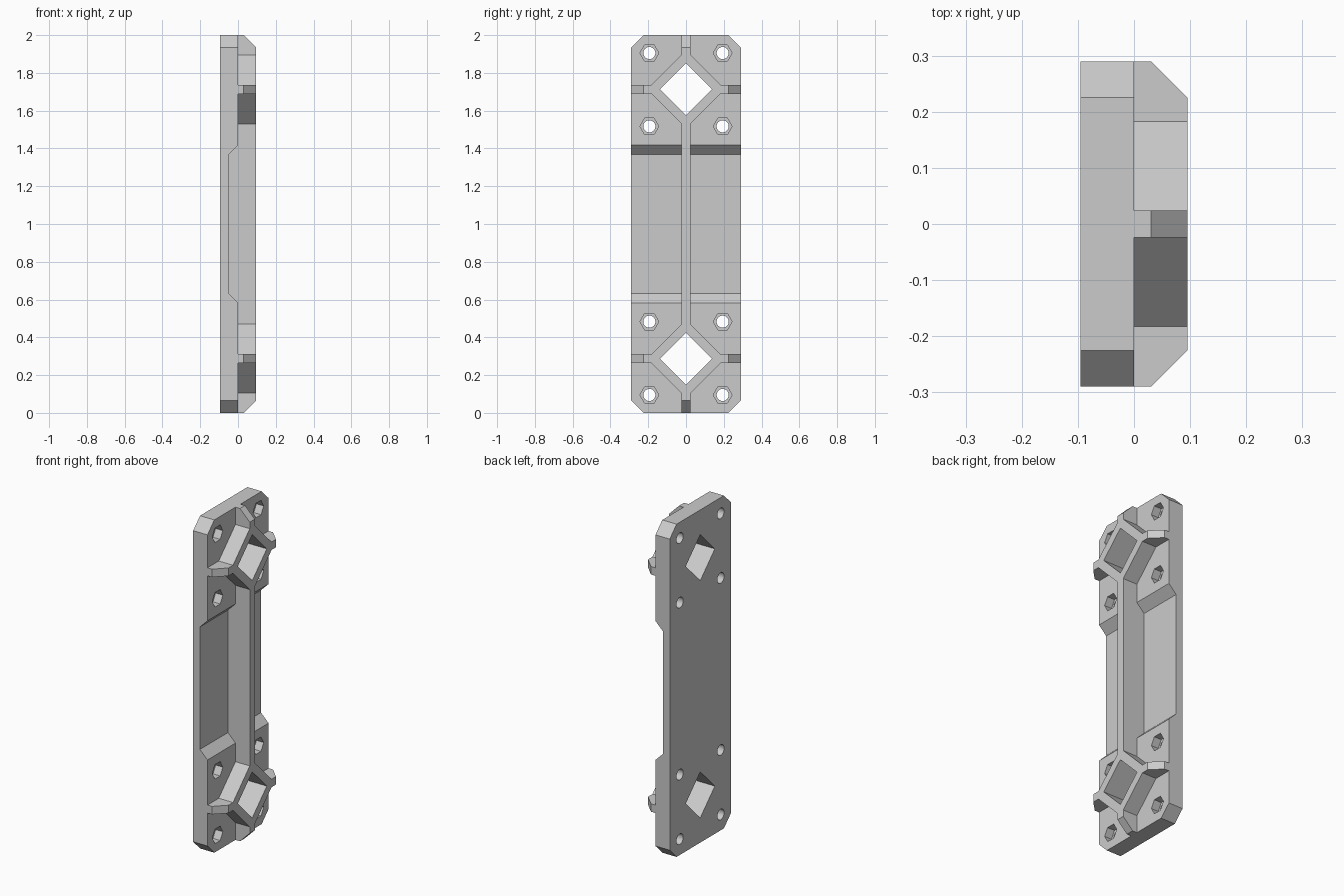
import bpy, bmesh, math
from mathutils import Vector

cube = bpy.data.objects.get("Cube")
if cube:
    bpy.data.objects.remove(cube, do_unlink=True)

GREY = bpy.data.materials.new("plain grey")
GREY.use_nodes = True
GREY.diffuse_color = (0.6, 0.6, 0.6, 1)
GREY.node_tree.nodes["Principled BSDF"].inputs["Base Color"].default_value = (0.6, 0.6, 0.6, 1)

W, T = 0.29, 0.095            # half width, plate thickness and rib height
CH, RIB = 0.065, 0.024        # corner chamfer, half rib width
DIAMOND_Z = (0.287, 1.713)
BOLT_Z = (0.095, 0.483, 1.517, 1.905)
BOLT_Y = 0.194


def prism(name, axis, profile, lo, hi):
    """Extrude a 2D profile along an axis; its points use the other two axes in order."""
    def point(p, d):
        c = list(p)
        c.insert("xyz".index(axis), d)
        return Vector(c)
    bm = bmesh.new()
    face = bm.faces.new([bm.verts.new(point(p, lo)) for p in profile])
    ext = bmesh.ops.extrude_face_region(bm, geom=[face])
    moved = [v for v in ext["geom"] if isinstance(v, bmesh.types.BMVert)]
    bmesh.ops.translate(bm, verts=moved, vec=point((0, 0), hi - lo))
    bmesh.ops.recalc_face_normals(bm, faces=bm.faces)
    mesh = bpy.data.meshes.new(name)
    bm.to_mesh(mesh)
    bm.free()
    mesh.materials.append(GREY)
    obj = bpy.data.objects.new(name, mesh)
    bpy.context.scene.collection.objects.link(obj)
    return obj


def ring(y, z, radius, sides):
    return [(y + radius * math.cos(math.tau * i / sides),
             z + radius * math.sin(math.tau * i / sides)) for i in range(sides)]


def combine(target, tool, operation):
    """Apply a boolean and discard the tool object."""
    mod = target.modifiers.new("boolean", 'BOOLEAN')
    mod.object, mod.operation, mod.solver = tool, operation, 'EXACT'
    bpy.context.view_layer.objects.active = target
    bpy.ops.object.modifier_apply(modifier=mod.name)
    bpy.data.objects.remove(tool, do_unlink=True)


# Base plate with chamfered corners
w, c = W, W - CH
plate = prism("mounting_plate", "x",
              [(-c, 0), (c, 0), (w, CH), (w, 2 - CH), (c, 2), (-c, 2), (-w, 2 - CH), (-w, CH)],
              -T, 0)

# Shallow sloped recess across the middle
combine(plate, prism("recess_cutter", "y",
                     [(-0.05, 0.632), (-0.05, 1.368), (0.05, 1.468), (0.05, 0.532)],
                     -0.5, 0.5), 'DIFFERENCE')

# Raised spine with chamfered ends
ribs = prism("spine_rib", "y",
             [(-0.07, 0), (T - CH, 0), (T, CH), (T, 2 - CH), (T - CH, 2), (-0.07, 2)],
             -RIB, RIB)

# Cross ribs and diamond frames
for z in DIAMOND_Z:
    combine(ribs, prism("cross_rib", "z",
                        [(-0.03, -w), (T - CH, -w), (T, -c), (T, c), (T - CH, w), (-0.03, w)],
                        z - RIB, z + RIB), 'UNION')
    combine(ribs, prism("diamond_frame", "x", ring(0, z, 0.207, 4), -0.03, T), 'UNION')
combine(plate, ribs, 'UNION')

# Diamond openings
for z in DIAMOND_Z:
    combine(plate, prism("diamond_cutter", "x", ring(0, z, 0.138, 4), -0.3, 0.3), 'DIFFERENCE')

# Bolt holes with hexagonal nut pockets
for z in BOLT_Z:
    for y in (-BOLT_Y, BOLT_Y):
        combine(plate, prism("bolt_cutter", "x", ring(y, z, 0.032, 24), -0.3, 0.3), 'DIFFERENCE')
        combine(plate, prism("nut_cutter", "x", ring(y, z, 0.05, 6), -0.048, 0.05), 'DIFFERENCE')
